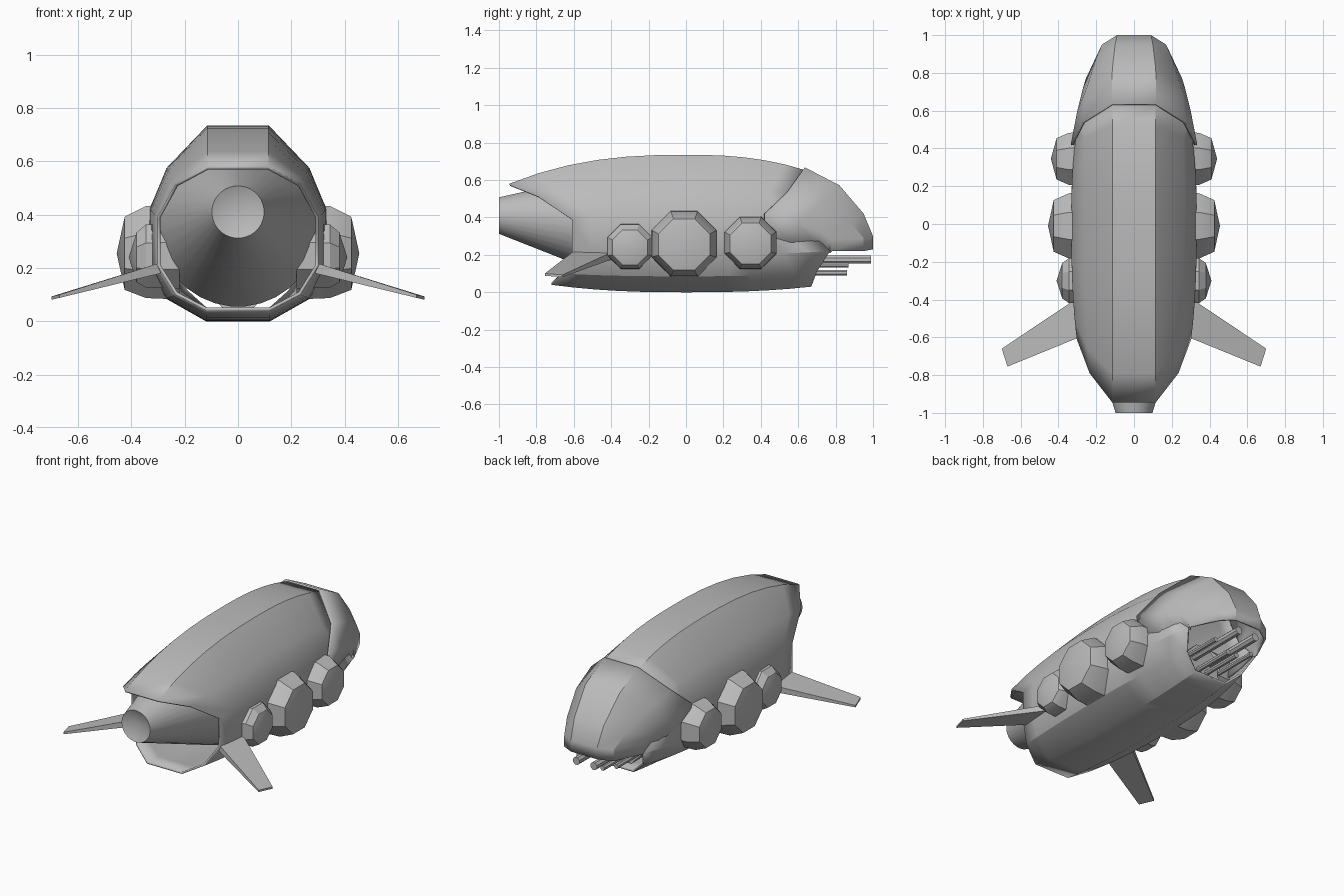
import bpy, bmesh, math
from mathutils import Vector

if "Cube" in bpy.data.objects:
    bpy.data.objects.remove(bpy.data.objects["Cube"], do_unlink=True)

GREY = (0.5, 0.5, 0.5, 1)
mat = bpy.data.materials.new("hull grey")
mat.use_nodes = True
mat.diffuse_color = GREY
mat.node_tree.nodes["Principled BSDF"].inputs["Base Color"].default_value = GREY


def make(name, verts, faces, fix=False, wall=0, mirror=False):
    bm = bmesh.new()
    vs = [bm.verts.new(v) for v in verts]
    for f in faces:
        bm.faces.new([vs[i] for i in f])
    if fix:
        bmesh.ops.remove_doubles(bm, verts=bm.verts, dist=1e-5)
        bmesh.ops.recalc_face_normals(bm, faces=bm.faces)
    mesh = bpy.data.meshes.new(name)
    bm.to_mesh(mesh)
    bm.free()
    mesh.materials.append(mat)
    ob = bpy.data.objects.new(name, mesh)
    bpy.context.collection.objects.link(ob)
    bpy.ops.object.select_all(action='DESELECT')
    ob.select_set(True)
    bpy.context.view_layer.objects.active = ob
    bpy.ops.object.shade_smooth_by_angle(angle=math.radians(30))
    if wall:
        s = ob.modifiers.new("wall", 'SOLIDIFY')
        s.thickness, s.offset = wall, -1
    if mirror:
        ob.modifiers.new("mirror", 'MIRROR')
    return ob


def loft(name, chains, closed, **kw):
    """Skin neighbouring lengthwise chains of points."""
    n, m = len(chains), len(chains[0])
    faces = []
    for i in range(n if closed else n - 1):
        a, b = i * m, (i + 1) % n * m
        faces += [(a + j, b + j, b + j + 1, a + j + 1) for j in range(m - 1)]
    return make(name, [p for c in chains for p in c], faces, **kw)


def tube(name, axis, rings, sides, **kw):
    """Rings of (centre, radius) around the x or y axis; zero radius closes an end."""
    u = Vector((0, 1, 0)) if axis == 'x' else Vector((1, 0, 0))
    w = Vector((0, 0, 1))
    chains = []
    for k in range(sides):
        a = (k + 0.5) * math.tau / sides
        chains.append([Vector(c) + r * (u * math.cos(a) + w * math.sin(a)) for c, r in rings])
    n, m = sides, len(rings)
    faces = []
    for k in range(n):
        a, b = k * m, (k + 1) % n * m
        for j in range(m - 1):
            quad = [(a, j), (b, j), (b, j + 1), (a, j + 1)]
            if rings[j][1] == 0:
                quad.pop(1)
            elif rings[j + 1][1] == 0:
                quad.pop(2)
            faces.append([s + t for s, t in quad])
    return make(name, [p for c in chains for p in c], faces, fix=True, **kw)


def flip(chain):
    return [(-x, y, z) for x, y, z in chain]


# Hull: each chain bends from its middle point to a front and a rear end
HULL = [  # middle, front end, rear end
    ((.115, 0, .735), (.115, -.945, .58), (.115, .63, .655)),
    ((.268, 0, .575), (.235, -.79, .515), (.262, .54, .525)),
    ((.332, 0, .42), (.303, -.61, .39), (.29, .58, .40)),
    ((.333, 0, .20), (.303, -.61, .21), (.25, .77, .22)),
    ((.27, 0, .085), (.235, -.66, .10), (.20, .70, .11)),
    ((.12, 0, .0), (.12, -.72, .04), (.11, .67, .03)),
]
STEPS = 6
half = []
for mid, front, rear in HULL:
    chain = []
    for k in range(-STEPS, STEPS + 1):
        t = abs(k) / STEPS
        end = front if k < 0 else rear
        bend = t ** 2.5
        chain.append((mid[0] + (end[0] - mid[0]) * bend, end[1] * t,
                      mid[2] + (end[2] - mid[2]) * bend))
    half.append(chain)
loft("hull", half + [flip(c) for c in reversed(half)], True, wall=.012)

# Rounded rear hood, a thin shell overlapping the hull
HOOD = [
    [(.117, .635, .668), (.115, .82, .572), (.10, .95, .42), (.09, 1, .30), (.09, 1, .23)],
    [(.272, .54, .535), (.25, .72, .47), (.20, .88, .37), (.17, .95, .29), (.17, .95, .22)],
    [(.335, .42, .42), (.30, .60, .37), (.27, .72, .32), (.255, .77, .28), (.25, .78, .22)],
    [(.30, .42, .22), (.28, .60, .22), (.25, .72, .22), (.245, .75, .22), (.24, .77, .21)],
]
loft("rear_hood", [flip(c) for c in reversed(HOOD)] + HOOD, False, wall=.012)

# Front cone with a dished end
tube("front_cone", 'y', [((0, -.96, .41), 0), ((0, -1, .41), .098),
                         ((0, -.35, .355), .30), ((0, -.35, .355), 0)], 32)

# Side pods: faceted octagons with slightly domed faces
for name, y, z, r, out in (("front_pod", -.30, .245, .122, .41),
                           ("middle_pod", -.01, .26, .178, .455),
                           ("rear_pod", .345, .265, .142, .44)):
    k = 1 / math.cos(math.pi / 8)
    tube(name, 'x', [((.22, y, z), 0), ((.22, y, z), r * k), ((.345, y, z), r * k * .97),
                     ((out - .03, y, z - .005), r * k * .77),
                     ((out, y, z - .005), 0)], 8, mirror=True)

# Swept fins, thick at the root
plan = [(.29, -.60, .20, .02), (.29, -.385, .20, .02), (.70, -.66, .087, .006), (.67, -.755, .094, .006)]
top = [(x, y, z + h) for x, y, z, h in plan]
low = [(x, y, z - h) for x, y, z, h in plan]
sides = [(i, (i + 1) % 4, (i + 1) % 4 + 4, i + 4) for i in range(4)]
make("fin", top + low, [(0, 1, 2, 3), (4, 5, 6, 7)] + sides, fix=True, mirror=True)

# Gun barrels under the hood and the block that carries them
for name, x, z, r, end in (("long_barrel", .06, .175, .024, .99),
                           ("outer_barrel", .13, .145, .014, .87),
                           ("lower_barrel", .03, .105, .016, .86)):
    tube(name, 'y', [((x, .55, z), 0), ((x, .55, z), r), ((x, end, z), r),
                     ((x, end, z), 0)], 8, mirror=True)
tube("gun_mount", 'y', [((0, .5, .15), 0), ((0, .5, .15), .12),
                        ((0, .6, .15), .12), ((0, .6, .15), 0)], 8)
